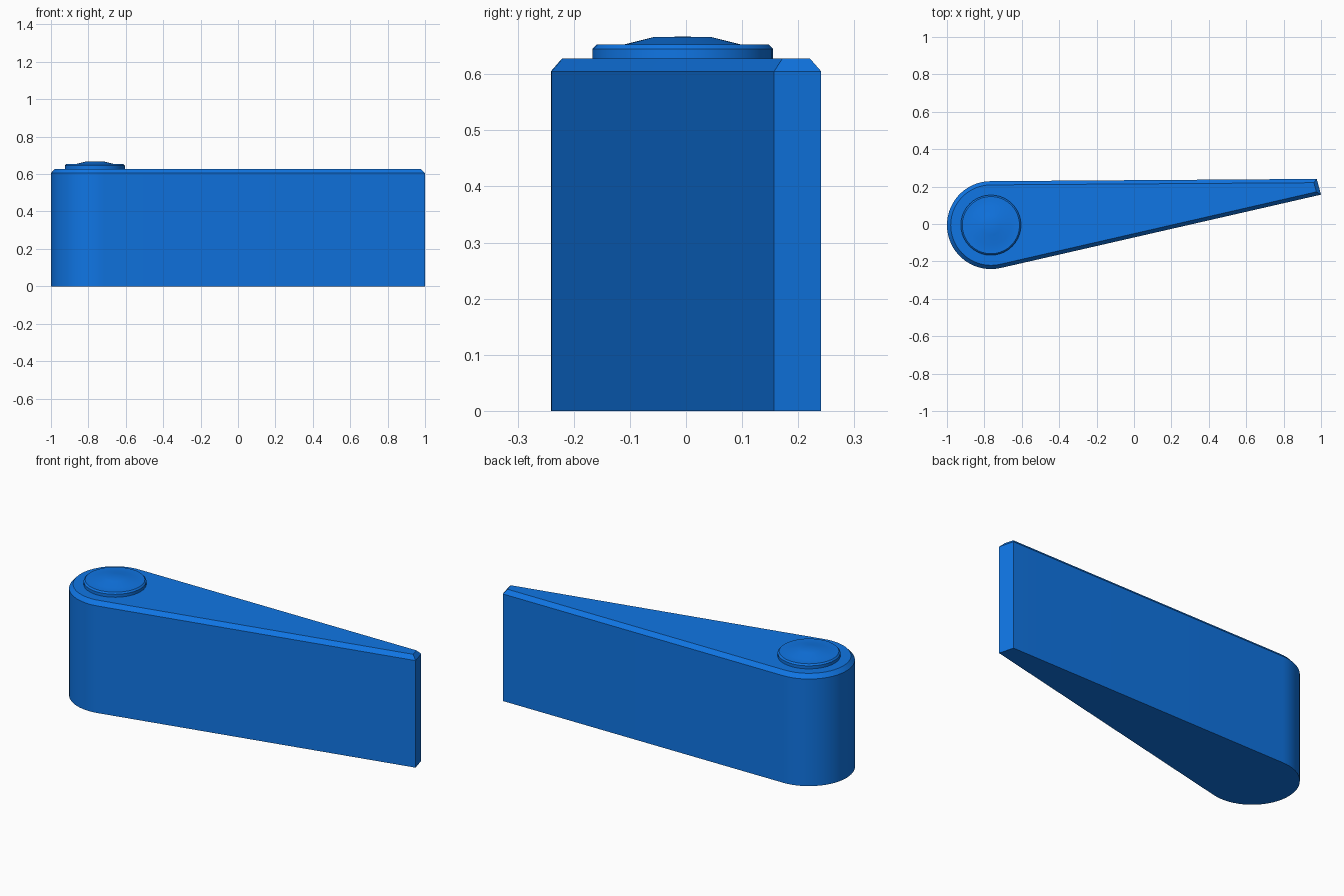
import bpy, bmesh
from math import radians, cos, sin, pi

if "Cube" in bpy.data.objects:
    bpy.data.objects.remove(bpy.data.objects["Cube"])

CX, CY, R = -0.765, -0.006, 0.235   # pivot end of the arm

blue = bpy.data.materials.new("blue_plastic")
blue.diffuse_color = (0.005, 0.18, 0.78, 1)
blue.use_nodes = True
blue.node_tree.nodes["Principled BSDF"].inputs["Base Color"].default_value = blue.diffuse_color


def finish(bm, name, angle):
    bmesh.ops.recalc_face_normals(bm, faces=bm.faces)
    mesh = bpy.data.meshes.new(name)
    bm.to_mesh(mesh)
    bm.free()
    obj = bpy.data.objects.new(name, mesh)
    bpy.context.collection.objects.link(obj)
    mesh.materials.append(blue)
    bpy.ops.object.select_all(action='DESELECT')
    obj.select_set(True)
    bpy.context.view_layer.objects.active = obj
    bpy.ops.object.shade_smooth_by_angle(angle=radians(angle))
    return obj


# Tapered arm: rounded pivot end, narrow slanted tip, chamfered top rim
N = 32
start, end = radians(90.4), radians(282.9)
outline = [(CX + R * cos(start + (end - start) * i / N),
            CY + R * sin(start + (end - start) * i / N)) for i in range(N + 1)]
outline += [(1.0, 0.157), (0.977, 0.241)]
bm = bmesh.new()
base = bm.faces.new([bm.verts.new((x, y, 0)) for x, y in outline])
ext = bmesh.ops.extrude_face_region(bm, geom=[base], use_keep_orig=True)["geom"]
top = next(g for g in ext if isinstance(g, bmesh.types.BMFace))
bmesh.ops.translate(bm, vec=(0, 0, 0.605), verts=list(top.verts))
bmesh.ops.recalc_face_normals(bm, faces=bm.faces)
bmesh.ops.inset_region(bm, faces=[top], thickness=0.02, use_even_offset=True)
bmesh.ops.translate(bm, vec=(0, 0, 0.023), verts=list(top.verts))
finish(bm, "tapered_arm", 25)

# Pivot cap: disc with a chamfered rim and a shallow raised dome, lathed
profile = [(0, 0.60), (0.161, 0.60), (0.161, 0.645), (0.153, 0.653),
           (0.104, 0.653), (0.052, 0.666), (0, 0.667)]
bm = bmesh.new()
verts = [bm.verts.new((CX + r, CY, z)) for r, z in profile]
edges = [bm.edges.new(pair) for pair in zip(verts, verts[1:])]
bmesh.ops.spin(bm, geom=verts + edges, cent=(CX, CY, 0), axis=(0, 0, 1),
               angle=2 * pi, steps=40)
bmesh.ops.remove_doubles(bm, verts=bm.verts, dist=1e-4)
finish(bm, "pivot_cap", 30)
